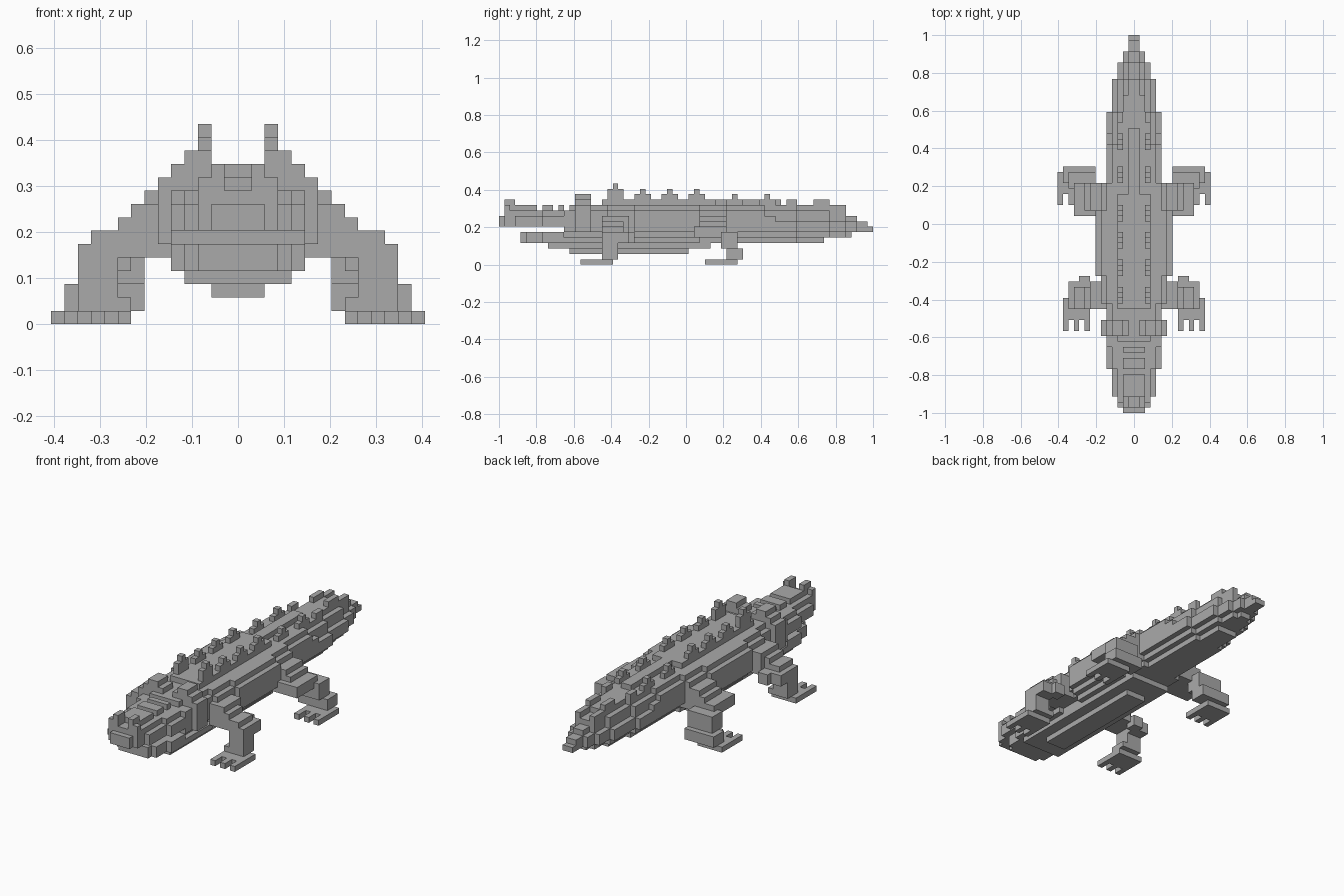
import bpy, bmesh, math

if "Cube" in bpy.data.objects:
    bpy.data.objects.remove(bpy.data.objects["Cube"])

V = 2 / 69            # size of one cube; y runs 0..69 from snout to tail tip
PARTS = {}            # part name -> set of filled cells
FILLED = set()


def part(name, boxes):
    """Fill boxes (x0, x1, y0, y1, z0, z1) given on the +x side, mirrored to -x."""
    cells = set()
    for x0, x1, y0, y1, z0, z1 in boxes:
        for x in range(x0, x1):
            for y in range(y0, y1):
                for z in range(z0, z1):
                    cells |= {(x, y, z), (-1 - x, y, z)}
    cells -= FILLED
    FILLED.update(cells)
    PARTS[name] = cells


def build(name, cells, mat):
    """Make a mesh of the outer cube faces only."""
    bm = bmesh.new()
    verts = {}

    def vert(p):
        if p not in verts:
            verts[p] = bm.verts.new((p[0] * V, (p[1] - 34.5) * V, p[2] * V))
        return verts[p]

    for c in cells:
        for axis in range(3):
            for side in (0, 1):
                n = list(c)
                n[axis] += 1 if side else -1
                if tuple(n) in FILLED:
                    continue
                u, w = (axis + 1) % 3, (axis + 2) % 3
                quad = []
                for a, b in ((0, 0), (1, 0), (1, 1), (0, 1)):
                    p = list(c)
                    p[axis] += side
                    p[u] += a
                    p[w] += b
                    quad.append(vert(tuple(p)))
                bm.faces.new(quad if side else quad[::-1])
    bmesh.ops.dissolve_limit(bm, angle_limit=math.radians(1),
                             verts=bm.verts, edges=bm.edges)
    me = bpy.data.meshes.new(name)
    bm.to_mesh(me)
    bm.free()
    me.materials.append(mat)
    ob = bpy.data.objects.new(name, me)
    bpy.context.collection.objects.link(ob)


# Body and tail: plan half-width steps, narrowed by an inset on each layer
PLAN = [(12, 20, 5), (20, 25, 6), (25, 37, 7), (37, 42, 6), (42, 49, 5), (49, 51, 5),
        (51, 55, 5), (55, 61, 4), (61, 64, 3), (64, 66, 2), (66, 69, 1)]
# layer z: (inset, first y, last y)
LAYERS = {2: (5, 13, 35), 3: (3, 12, 39), 4: (2, 12, 60), 5: (1, 12, 65),
          6: (0, 12, 69), 7: (0, 12, 68), 8: (0, 12, 66), 9: (0, 12, 64),
          10: (1, 17, 61)}
body = []
for z, (inset, a, b) in LAYERS.items():
    for y0, y1, hw in PLAN:
        half = hw - inset
        if z >= 9 and y0 >= 49 or z == 8 and y0 >= 51:   # tail rounds off on top
            half -= 1
        if z == 2:
            half = 2
        elif z == 3:
            half = 4
        elif z == 4 and y0 < 20:
            half = 5
        lo, hi = max(y0, a), min(y1, b)
        if lo < hi:
            body.append((0, max(half, 1), lo, hi, z, z + 1))
# raised back slab and narrow ridge toward the tail
body += [(0, 3, 19, 40, 11, 12), (0, 1, 40, 52, 11, 12)]
part("body_and_tail", body)

# Upper jaw: stepped snout, raised cross bars and nostrils
part("upper_jaw", [
    (0, 2, 0, 1, 7, 9), (0, 3, 1, 3, 7, 10), (0, 4, 3, 8, 7, 9),
    (0, 3, 3, 8, 9, 10), (0, 5, 8, 14, 7, 9), (0, 4, 8, 17, 9, 10),
    (0, 3, 13, 17, 10, 11), (1, 2, 1, 3, 10, 12), (1, 3, 1, 2, 10, 11),
    (0, 2, 3, 7, 10, 11), (0, 2, 8, 10, 10, 11), (0, 2, 11, 12, 10, 11)])

# Lower jaw, leaving a gap under the snout
part("lower_jaw", [(0, 3, 4, 5, 4, 6), (0, 4, 5, 9, 4, 6), (0, 5, 8, 12, 4, 6),
                   (0, 4, 9, 12, 3, 4)])

# Eyes: stepped blocks on the cheeks
part("eyes", [(5, 6, 14, 17, 6, 11), (3, 6, 14, 17, 10, 11),
              (1, 5, 14, 17, 11, 12), (2, 4, 14, 17, 12, 13)])

# Back spikes: three cubes long with a one-cube tip
spikes = [(2, 3, 20, 23, 12, 14), (2, 3, 21, 22, 14, 15)]
for y, z in ((25, 12), (30, 12), (35, 12), (42, 11), (48, 11)):
    spikes += [(2, 3, y, y + 3, z, z + 1), (2, 3, y + 1, y + 2, z + 1, z + 2)]
spikes += [(2, 3, 53, 55, 11, 12), (1, 2, 58, 60, 11, 12),
           (1, 2, 60, 61, 11, 12), (1, 2, 61, 64, 10, 11)]
part("back_spikes", spikes)

# Front legs with three toes
part("front_legs", [
    (5, 8, 19, 24, 5, 9), (7, 9, 19, 23, 5, 8), (8, 11, 19, 23, 5, 7),
    (9, 12, 19, 24, 4, 6), (8, 10, 23, 25, 4, 6), (9, 12, 19, 22, 2, 4),
    (8, 12, 19, 22, 1, 2), (8, 13, 17, 21, 0, 1)]
    + [(x, x + 1, 15, 17, 0, 1) for x in (8, 10, 12)])

# Hind legs with three toes
part("hind_legs", [
    (5, 8, 37, 42, 8, 9), (5, 9, 37, 42, 7, 8), (5, 11, 36, 42, 5, 7),
    (7, 12, 41, 44, 3, 6), (7, 13, 42, 45, 1, 3), (9, 14, 40, 44, 0, 1)]
    + [(x, x + 1, 38, 40, 0, 1) for x in (9, 11, 13)])

grey = bpy.data.materials.new("mid_grey")
grey.diffuse_color = (0.4, 0.4, 0.4, 1)
grey.use_nodes = True
grey.node_tree.nodes["Principled BSDF"].inputs["Base Color"].default_value = grey.diffuse_color
for name, cells in PARTS.items():
    build(name, cells, grey)
